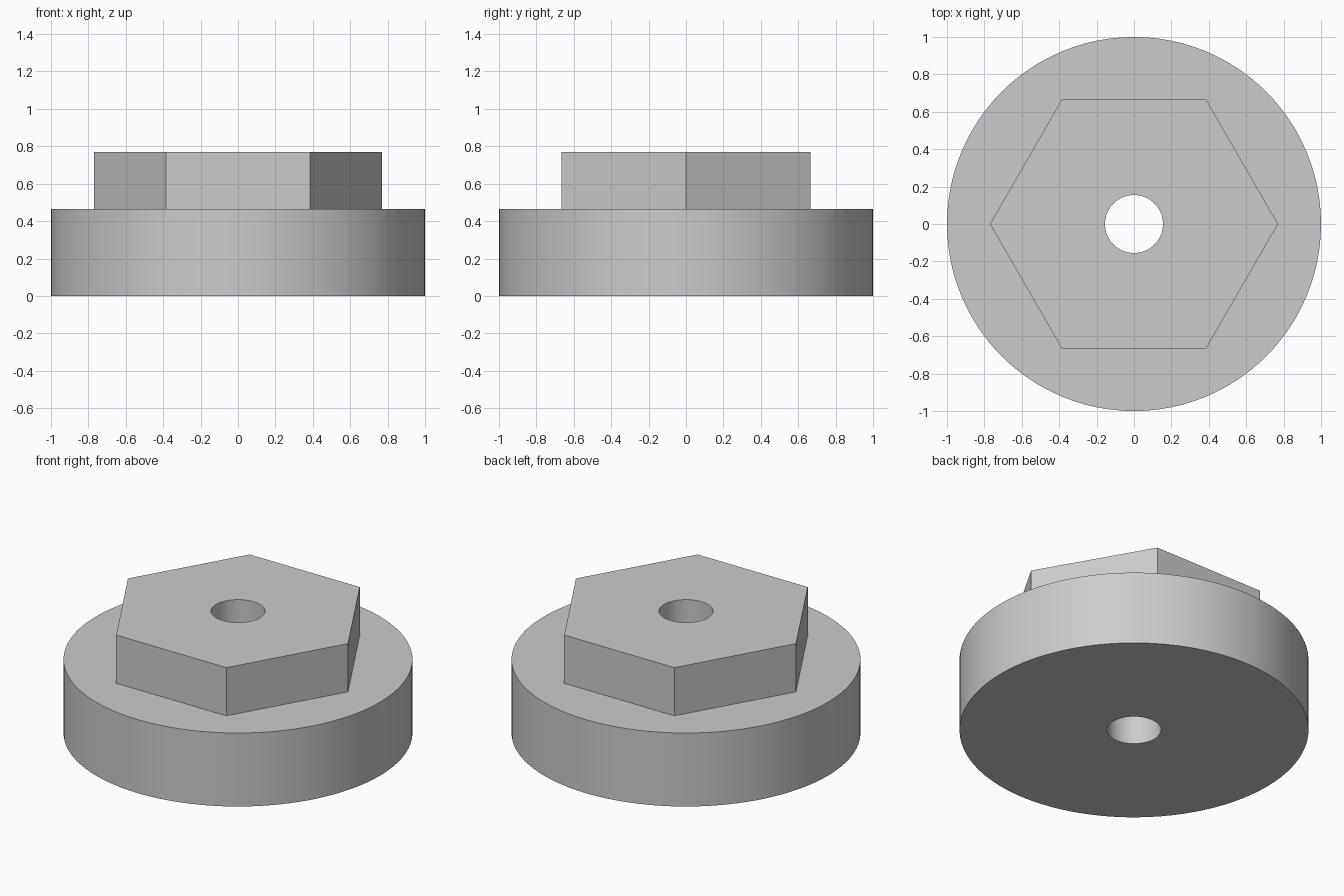
import bpy, bmesh
from math import cos, sin, pi, radians

cube = bpy.data.objects.get("Cube")
if cube:
    bpy.data.objects.remove(cube, do_unlink=True)

SEGMENTS = 96
FLANGE_R, HEX_R, BORE_R = 1.0, 0.77, 0.155
FLANGE_TOP, HEX_TOP = 0.465, 0.77


def circle(radius):
    return lambda a: radius


def hexagon(radius):
    # Distance to the hexagon edge at angle a, with a corner on the x axis
    return lambda a: radius * cos(pi / 6) / cos(a % (pi / 3) - pi / 6)


# Grey painted metal
grey = bpy.data.materials.new("plain_grey")
grey.use_nodes = True
colour = (0.6, 0.6, 0.6, 1)
grey.diffuse_color = colour
grey.node_tree.nodes["Principled BSDF"].inputs["Base Color"].default_value = colour

# Closed loft: bore bottom, flange, hexagonal boss, bore top, then down the bore
outlines = [
    (circle(BORE_R), 0),
    (circle(FLANGE_R), 0),
    (circle(FLANGE_R), FLANGE_TOP),
    (hexagon(HEX_R), FLANGE_TOP),
    (hexagon(HEX_R), HEX_TOP),
    (circle(BORE_R), HEX_TOP),
]
bm = bmesh.new()
rings = []
for outline, z in outlines:
    ring = []
    for i in range(SEGMENTS):
        a = 2 * pi * i / SEGMENTS
        r = outline(a)
        ring.append(bm.verts.new((r * cos(a), r * sin(a), z)))
    rings.append(ring)
for lower, upper in zip(rings, rings[1:] + rings[:1]):
    for i in range(SEGMENTS):
        j = (i + 1) % SEGMENTS
        bm.faces.new((lower[i], lower[j], upper[j], upper[i]))
bmesh.ops.recalc_face_normals(bm, faces=bm.faces)

mesh = bpy.data.meshes.new("flanged_hex_hub")
bm.to_mesh(mesh)
bm.free()
mesh.materials.append(grey)
hub = bpy.data.objects.new("flanged_hex_hub", mesh)
bpy.context.collection.objects.link(hub)

# Smooth round walls, crisp rims and hexagon corners
bpy.ops.object.select_all(action='DESELECT')
hub.select_set(True)
bpy.context.view_layer.objects.active = hub
bpy.ops.object.shade_smooth_by_angle(angle=radians(30))
